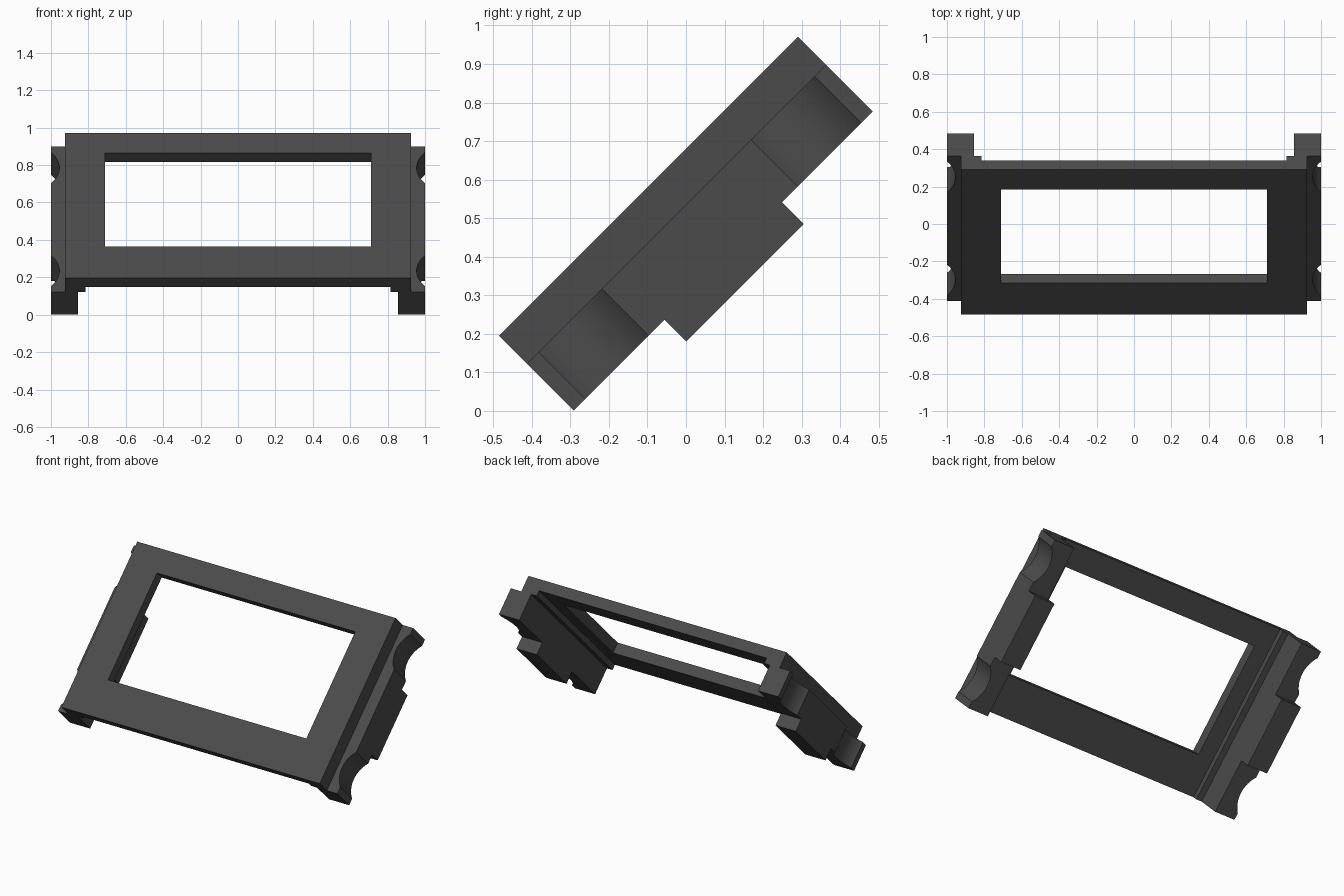
import bpy, bmesh, math
from mathutils import Matrix

if "Cube" in bpy.data.objects:
    bpy.data.objects.remove(bpy.data.objects["Cube"])

TILT = Matrix.Rotation(math.radians(45), 4, 'X')  # local: x across, y up the slope, z out of the face
U0, U1 = -0.205, 0.892                            # lower and upper ends along the slope

grey = bpy.data.materials.new("dark grey plastic")
grey.diffuse_color = (0.07, 0.07, 0.07, 1)
grey.use_nodes = True
grey.node_tree.nodes["Principled BSDF"].inputs["Base Color"].default_value = grey.diffuse_color


def add_object(name, bm):
    bmesh.ops.recalc_face_normals(bm, faces=bm.faces)
    me = bpy.data.meshes.new(name)
    bm.to_mesh(me)
    bm.free()
    me.materials.append(grey)
    ob = bpy.data.objects.new(name, me)
    bpy.context.collection.objects.link(ob)
    return ob


def box(name, lo, hi):
    bm = bmesh.new()
    size = [b - a for a, b in zip(lo, hi)]
    mid = [(a + b) / 2 for a, b in zip(lo, hi)]
    bmesh.ops.create_cube(bm, size=1, matrix=Matrix.Translation(mid) @ Matrix.Diagonal((*size, 1)))
    return add_object(name, bm)


def cylinder(name, x, y, r):
    bm = bmesh.new()
    bmesh.ops.create_cone(bm, cap_ends=True, segments=96, radius1=r, radius2=r, depth=0.6,
                          matrix=Matrix.Translation((x, y, 0.3)))
    return add_object(name, bm)


# Frame: cross-section with stepped side rails, extruded up the slope
half = [(0.815, 0.413), (0.815, 0.378), (0.855, 0.378), (0.855, 0.127), (1, 0.127),
        (1, 0.378), (0.925, 0.378), (0.925, 0.481)]
profile = half + [(-x, w) for x, w in reversed(half)]
bm = bmesh.new()
face = bm.faces.new([bm.verts.new((x, U0, w)) for x, w in profile])
ext = bmesh.ops.extrude_face_region(bm, geom=[face])
bmesh.ops.translate(bm, verts=[v for v in ext["geom"] if isinstance(v, bmesh.types.BMVert)],
                    vec=(0, U1 - U0, 0))
frame = add_object("bezel_frame", bm)

# Cutters: window, rail ends beside the tabs, round scallops in the rails
cutters = [box("window_cutter", (-0.71, 0.035, 0.3), (0.71, 0.743, 0.6)),
           box("lower_end_cutter", (-1.2, -0.5, 0), (1.2, 0.128, 0.207)),
           box("upper_end_cutter", (-1.2, 0.559, 0), (1.2, 1.2, 0.207))]
for side in (-1, 1):
    for y in (-0.046, 0.733):
        cutters.append(cylinder("scallop_cutter", side * 1.128, y, 0.173))

bpy.context.view_layer.objects.active = frame
frame.select_set(True)
for c in cutters:
    c.hide_render = True
    mod = frame.modifiers.new("cut", 'BOOLEAN')
    mod.operation = 'DIFFERENCE'
    mod.solver = 'EXACT'
    mod.object = c
    bpy.ops.object.modifier_apply(modifier=mod.name)
for c in cutters:
    bpy.data.objects.remove(c)

# Lean the frame back and smooth only the scallops
frame.data.transform(TILT)
bpy.ops.object.shade_smooth_by_angle(angle=math.radians(20))
